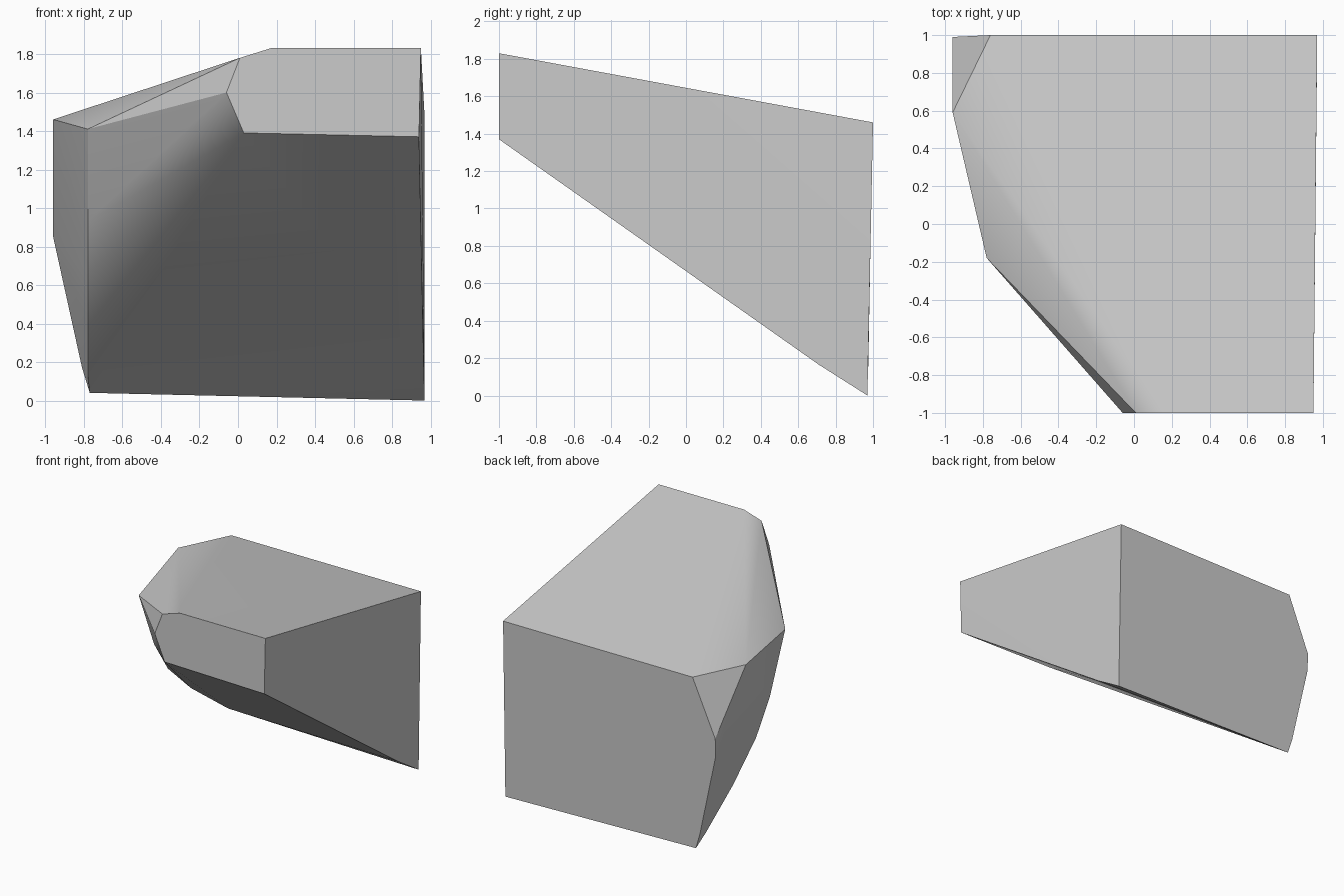
import bpy
import bmesh
from math import radians

cube = bpy.data.objects.get("Cube")
if cube:
    bpy.data.objects.remove(cube, do_unlink=True)


def make_material(name, colour):
    material = bpy.data.materials.new(name)
    material.use_nodes = True
    material.diffuse_color = colour
    material.node_tree.nodes["Principled BSDF"].inputs["Base Color"].default_value = colour
    return material


# Flat front face outline
front_corners = [(x, -1, z) for x, z in (
    (.17, 1.83), (.95, 1.83), (.94, 1.37), (.03, 1.39), (-.06, 1.6), (.01, 1.78))]

# Tall back face, leaning in slightly towards the ground
back_corners = [(.97, 1, 1.46), (-.76, 1, 1.46), (-.96, .99, 1), (-.96, .985, .85),
                (-.81, .975, .17), (-.77, .97, .04), (.97, .97, 0)]

# Rounded ridge running down the chipped side
ridge = [(-.78, y, z) for y, z in (
    (-.18, 1.41), (.02, .93), (.2, .66), (.5, .385), (.85, .13))]

# Chipped upper shoulder and the bowed lower edge of the straight side
shoulder = [(-.96, .59, 1.46)]
lower_edge = [(.95, -.45, 1.01), (.965, .71, .165)]

# Wrap the outlines into one solid stone
bm = bmesh.new()
for point in front_corners + back_corners + ridge + shoulder + lower_edge:
    bm.verts.new(point)
hull = bmesh.ops.convex_hull(bm, input=bm.verts)
loose = {v for v in hull["geom_interior"] + hull["geom_unused"]
         if isinstance(v, bmesh.types.BMVert)}
bmesh.ops.delete(bm, geom=list(loose), context="VERTS")

# Merge coplanar triangles into clean cut faces
bmesh.ops.dissolve_limit(bm, angle_limit=radians(1.5), verts=bm.verts, edges=bm.edges)
bmesh.ops.recalc_face_normals(bm, faces=bm.faces)

mesh = bpy.data.meshes.new("boulder")
bm.to_mesh(mesh)
bm.free()
mesh.materials.append(make_material("stone grey", (.6, .6, .6, 1)))
boulder = bpy.data.objects.new("boulder", mesh)
bpy.context.collection.objects.link(boulder)

# Soft facets with crisp broken edges
bpy.ops.object.select_all(action="DESELECT")
boulder.select_set(True)
bpy.context.view_layer.objects.active = boulder
bpy.ops.object.shade_smooth_by_angle(angle=radians(30))
weighted = boulder.modifiers.new("even shading", "WEIGHTED_NORMAL")
weighted.keep_sharp = True
